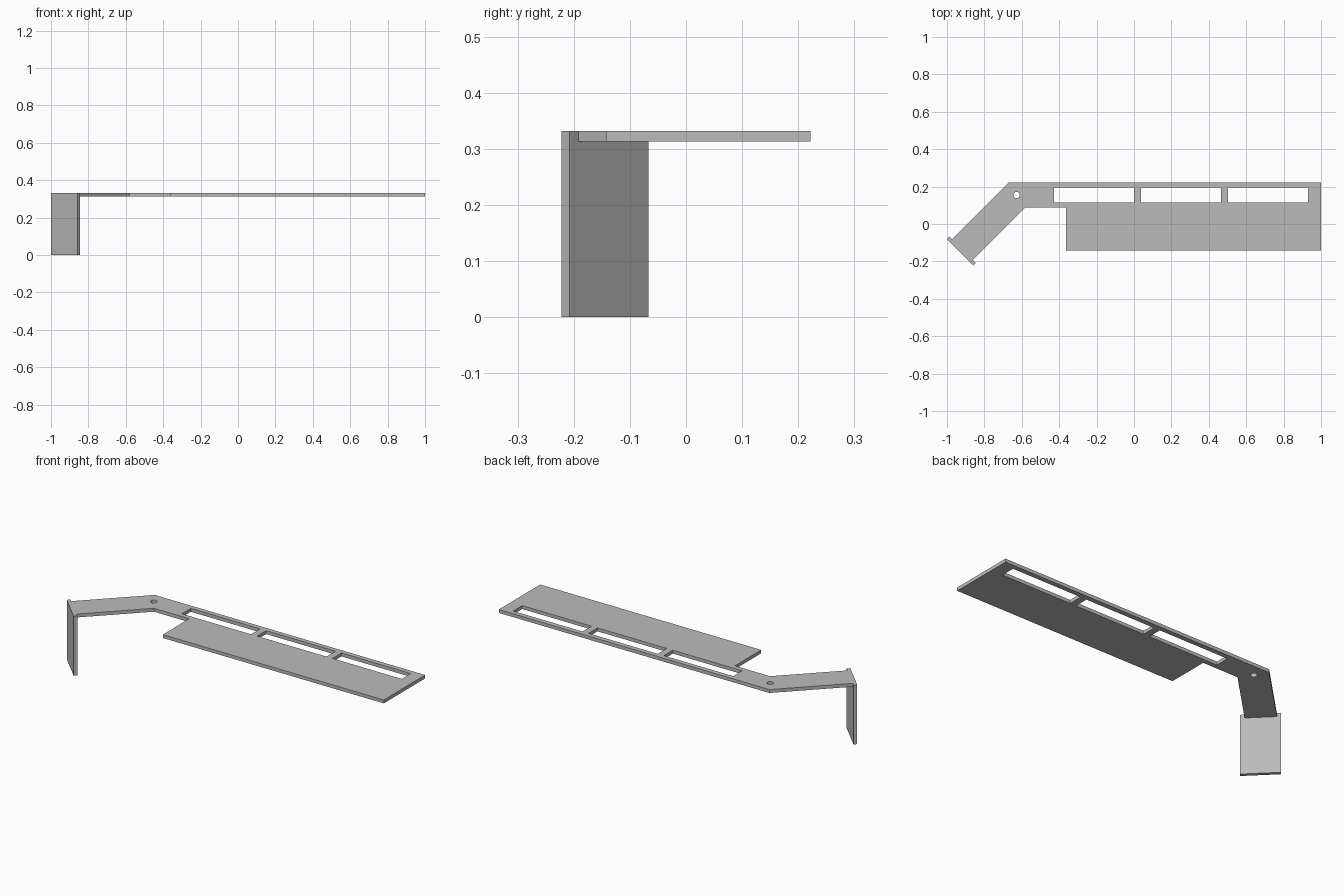
import bpy
import math

if "Cube" in bpy.data.objects:
    bpy.data.objects.remove(bpy.data.objects["Cube"], do_unlink=True)

TOP = 0.332
THICK = 0.019

grey = bpy.data.materials.new("plain grey")
grey.use_nodes = True
grey.diffuse_color = (0.5, 0.5, 0.5, 1)
grey.node_tree.nodes["Principled BSDF"].inputs["Base Color"].default_value = (0.5, 0.5, 0.5, 1)


def sheet(name, loops, bottom, top):
    """Extrude a flat outline, with any further loops cut out as holes."""
    curve = bpy.data.curves.new(name, "CURVE")
    curve.dimensions = "2D"
    curve.fill_mode = "BOTH"
    curve.extrude = (top - bottom) / 2
    for loop in loops:
        spline = curve.splines.new("POLY")
        spline.points.add(len(loop) - 1)
        for point, (x, y) in zip(spline.points, loop):
            point.co = (x, y, 0, 1)
        spline.use_cyclic_u = True
        spline.use_smooth = False
    curve.materials.append(grey)
    obj = bpy.data.objects.new(name, curve)
    obj.location.z = (top + bottom) / 2
    bpy.context.collection.objects.link(obj)
    bpy.ops.object.select_all(action="DESELECT")
    obj.select_set(True)
    bpy.context.view_layer.objects.active = obj
    bpy.ops.object.convert(target="MESH")
    # Weld the caps to the walls
    bpy.ops.object.mode_set(mode="EDIT")
    bpy.ops.mesh.select_all(action="SELECT")
    bpy.ops.mesh.remove_doubles(threshold=0.0001)
    bpy.ops.mesh.normals_make_consistent(inside=False)
    bpy.ops.object.mode_set(mode="OBJECT")
    bpy.ops.object.shade_flat()
    return obj


# Horizontal plate with its angled arm
outline = [(-0.67, 0.222), (-0.973, -0.081), (-0.862, -0.192), (-0.581, 0.089),
           (-0.364, 0.089), (-0.364, -0.143), (1, -0.143), (1, 0.222)]

# Three long slots along the back edge
slots = []
for i in range(3):
    left = -0.428 + i * 0.465
    right = left + 0.428
    slots.append([(left, 0.116), (right, 0.116), (right, 0.195), (left, 0.195)])

# Round hole at the bend
SIDES = 24
hole = [(-0.628 + 0.017 * math.cos(math.tau * i / SIDES),
         0.155 + 0.017 * math.sin(math.tau * i / SIDES)) for i in range(SIDES)]

sheet("mounting_plate", [outline, *slots, hole], TOP - THICK, TOP)

# Upright flange across the end of the arm
flange = [(-1, -0.081), (-0.859, -0.222), (-0.846, -0.208), (-0.987, -0.067)]
sheet("end_flange", [flange], 0, TOP)
